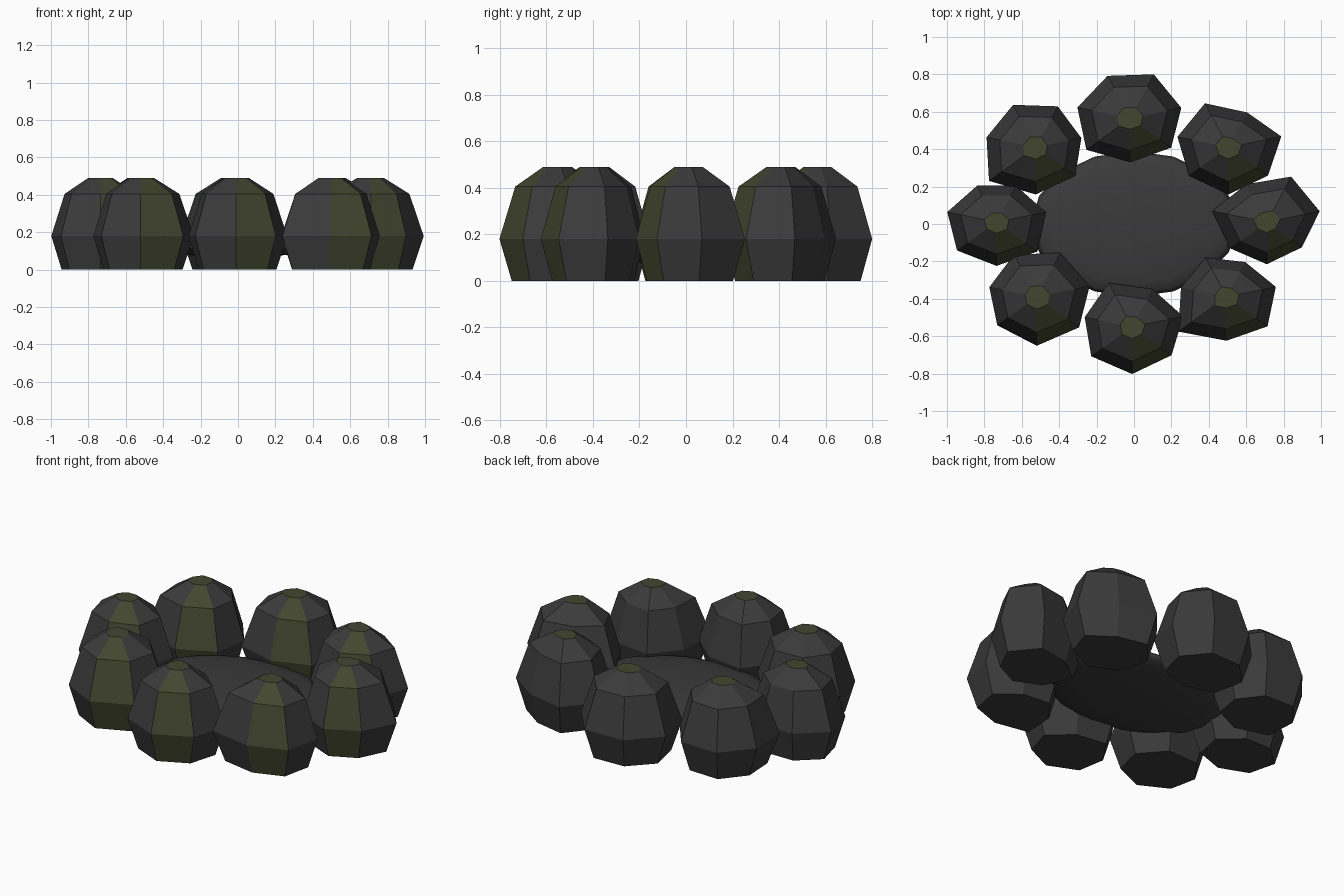
import bpy, bmesh, math

if "Cube" in bpy.data.objects:
    bpy.data.objects.remove(bpy.data.objects["Cube"])


def material(name, rgb):
    m = bpy.data.materials.new(name)
    m.diffuse_color = (*rgb, 1)
    m.use_nodes = True
    m.node_tree.nodes["Principled BSDF"].inputs["Base Color"].default_value = m.diffuse_color
    return m


STONE = material("charcoal stone", (0.043, 0.043, 0.043))
MOSS = material("dark moss green", (0.055, 0.061, 0.028))


def finish(bm, name, mats):
    bmesh.ops.recalc_face_normals(bm, faces=bm.faces)
    me = bpy.data.meshes.new(name)
    bm.to_mesh(me)
    bm.free()
    for m in mats:
        me.materials.append(m)
    ob = bpy.data.objects.new(name, me)
    bpy.context.collection.objects.link(ob)
    return ob


# Seven-sided stones: rings of (height, share of the full radius)
RINGS = [(0.0, 0.79), (0.18, 1.0), (0.405, 0.73), (0.49, 0.25)]


def stone(name, cx, cy, radii):
    bm = bmesh.new()
    n = len(radii)
    rings = []
    for z, k in RINGS:
        ring = []
        for i, r in enumerate(radii):
            a = -math.pi / 2 + i * 2 * math.pi / n
            r *= k / 100
            ring.append(bm.verts.new((cx + r * math.cos(a), cy + 0.9 * r * math.sin(a), z)))
        rings.append(ring)
    bm.faces.new(rings[0])
    # mossy cap and one mossy strip facing front right
    bm.faces.new(rings[-1]).material_index = 1
    for lo, hi in zip(rings, rings[1:]):
        for i in range(n):
            j = (i + 1) % n
            f = bm.faces.new((lo[i], lo[j], hi[j], hi[i]))
            f.material_index = 1 if i == 0 else 0
    finish(bm, name, [STONE, MOSS])


# Ring of stones: position, then radius in hundredths, from the front round to the right
STONES = {
    "stone_front": (-0.01, -0.55, (28, 27, 28, 25, 29, 26, 28)),
    "stone_front_right": (0.495, -0.39, (26, 28, 27, 23, 26, 25, 33)),
    "stone_right": (0.71, 0.01, (25, 24, 29, 30, 25, 30, 25)),
    "stone_back_right": (0.505, 0.41, (28, 27, 29, 23, 29, 28, 27)),
    "stone_back": (-0.02, 0.565, (26, 28, 28, 29, 28, 29, 30)),
    "stone_back_left": (-0.525, 0.41, (28, 27, 25, 27, 28, 27, 32)),
    "stone_left": (-0.735, 0.01, (26, 28, 27, 24, 24, 27, 27)),
    "stone_front_left": (-0.52, -0.39, (29, 29, 29, 29, 28, 26, 27)),
}
for name, (cx, cy, radii) in STONES.items():
    stone(name, cx, cy, radii)

# Flattened smooth ash mound in the middle
bm = bmesh.new()
bmesh.ops.create_uvsphere(bm, u_segments=16, v_segments=10, radius=1)
for v in bm.verts:
    v.co = (v.co.x * 0.55, v.co.y * 0.39, v.co.z * 0.06 + 0.13)
for f in bm.faces:
    f.smooth = True
finish(bm, "ash_mound", [STONE])
